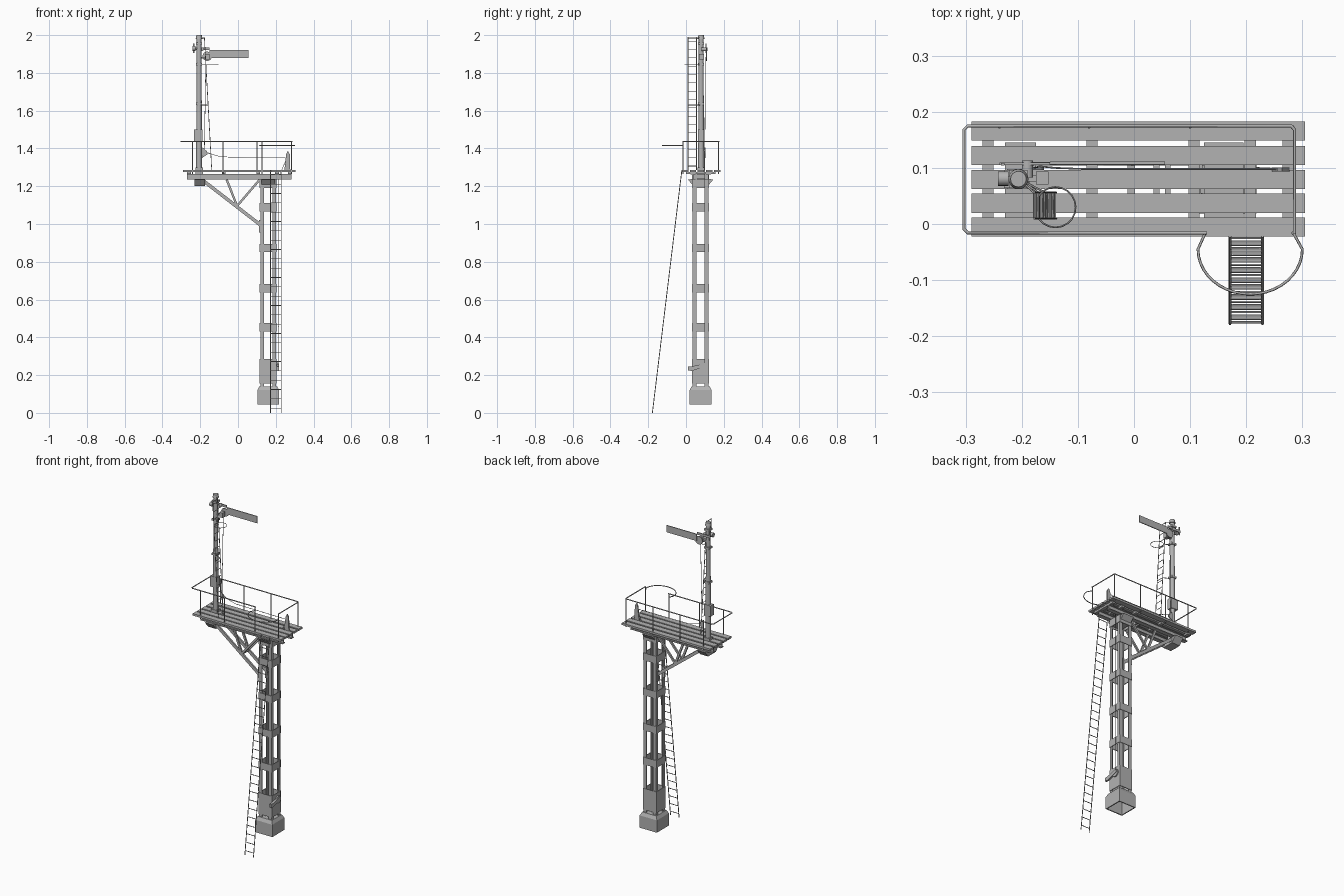
import bpy, bmesh, math
from mathutils import Vector, Matrix

if "Cube" in bpy.data.objects:
    bpy.data.objects.remove(bpy.data.objects["Cube"])

steel = bpy.data.materials.new("steel_grey")
steel.use_nodes = True
GREY = (0.45, 0.45, 0.45, 1)
steel.diffuse_color = GREY
steel.node_tree.nodes["Principled BSDF"].inputs["Base Color"].default_value = GREY


def finish(name, mesh):
    obj = bpy.data.objects.new(name, mesh)
    bpy.context.collection.objects.link(obj)
    mesh.materials.clear()
    mesh.materials.append(steel)
    return obj


def from_bmesh(name, bm):
    bmesh.ops.recalc_face_normals(bm, faces=bm.faces)
    mesh = bpy.data.meshes.new(name)
    bm.to_mesh(mesh)
    bm.free()
    return finish(name, mesh)


def boxes(name, spans):
    """One object made of boxes, each given as (x0, x1, y0, y1, z0, z1)."""
    bm = bmesh.new()
    for x0, x1, y0, y1, z0, z1 in spans:
        place = Matrix.Translation(((x0 + x1) / 2, (y0 + y1) / 2, (z0 + z1) / 2))
        bmesh.ops.create_cube(bm, size=1, matrix=place @ Matrix.Diagonal((x1 - x0, y1 - y0, z1 - z0, 1)))
    return from_bmesh(name, bm)


def tubes(name, paths, radius, sides=2):
    """One object made of round bars that follow the paths."""
    curve = bpy.data.curves.new(name, "CURVE")
    curve.dimensions = "3D"
    curve.bevel_depth = radius
    curve.bevel_resolution = sides - 1
    curve.use_fill_caps = True
    for path in paths:
        spline = curve.splines.new("POLY")
        spline.points.add(len(path) - 1)
        for point, co in zip(spline.points, path):
            point.co = (*co, 1)
    temp = bpy.data.objects.new(name + "_path", curve)
    bpy.context.collection.objects.link(temp)
    mesh = bpy.data.meshes.new_from_object(temp.evaluated_get(bpy.context.evaluated_depsgraph_get()))
    bpy.data.objects.remove(temp)
    return finish(name, mesh)


def prism(name, outline, axis, start, end):
    """Extrude an outline along x or y."""
    bm = bmesh.new()
    at = (lambda p: (start, *p)) if axis == "x" else (lambda p: (p[0], start, p[1]))
    face = bm.faces.new([bm.verts.new(at(p)) for p in outline])
    new = bmesh.ops.extrude_face_region(bm, geom=[face])["geom"]
    shift = Vector((end - start, 0, 0) if axis == "x" else (0, end - start, 0))
    bmesh.ops.translate(bm, vec=shift, verts=[v for v in new if isinstance(v, bmesh.types.BMVert)])
    return from_bmesh(name, bm)


def drum(name, centre, r1, r2, depth, axis="Z", segments=16):
    bm = bmesh.new()
    turn = {"Z": Matrix(), "X": Matrix.Rotation(math.pi / 2, 4, "Y"), "Y": Matrix.Rotation(math.pi / 2, 4, "X")}[axis]
    bmesh.ops.create_cone(bm, cap_ends=True, segments=segments, radius1=r1, radius2=r2, depth=depth,
                          matrix=Matrix.Translation(centre) @ turn)
    obj = from_bmesh(name, bm)
    for poly in obj.data.polygons:
        poly.use_smooth = len(poly.vertices) == 4
    return obj


def ladder(name, foot, head, half, steps, radius):
    """Two stiles, offset by +-half, with evenly spaced rungs."""
    foot, head, half = Vector(foot), Vector(head), Vector(half)
    rungs = [foot.lerp(head, (i + 0.5) / steps) for i in range(steps)]
    tubes(name + "_stiles", [(foot + s * half, head + s * half) for s in (-1, 1)], radius)
    tubes(name + "_rungs", [(p - half, p + half) for p in rungs], radius * 0.8)


# Foundation block: chamfered top, open and hollow below
CX, CY = 0.16, 0.077
bm = bmesh.new()
rings = []
for half, z in ((0.052, 0.045), (0.058, 0.045), (0.058, 0.12), (0.048, 0.14)):
    rings.append([bm.verts.new((CX + sx * half, CY + sy * half, z)) for sx, sy in ((-1, -1), (1, -1), (1, 1), (-1, 1))])
for low, high in zip(rings, rings[1:]):
    for i in range(4):
        bm.faces.new((low[i], low[i - 1], high[i - 1], high[i]))
bm.faces.new(rings[-1])
from_bmesh("foundation_block", bm)

# Lattice column: four corner angles and batten plates
HALF, LEG, T = 0.042, 0.02, 0.004
legs = []
for sx in (-1, 1):
    for sy in (-1, 1):
        xs = [sorted((CX + sx * HALF, CX + sx * (HALF - w))) for w in (LEG, T)]
        ys = [sorted((CY + sy * HALF, CY + sy * (HALF - w))) for w in (T, LEG)]
        legs += [(*xs[k], *ys[k], 0.135, 1.235) for k in (0, 1)]
boxes("column_angles", legs)
plates = []
for z0, z1 in ((0.155, 0.285), (0.43, 0.475), (0.638, 0.682), (0.852, 0.895), (1.065, 1.11), (1.19, 1.235)):
    for s in (-1, 1):
        x, y = CX + s * (HALF + 0.001), CY + s * (HALF + 0.001)
        plates.append((CX - 0.043, CX + 0.043, y - 0.002, y + 0.002, z0, z1))
        plates.append((x - 0.002, x + 0.002, CY - 0.043, CY + 0.043, z0, z1))
boxes("column_battens", plates)

# Platform girders (channels), joists and planks
channels = []
for y, s in ((0.036, 1), (0.12, -1)):
    channels.append((-0.27, 0.283, y - 0.003, y + 0.003, 1.235, 1.266))
    for z in (1.235, 1.262):
        channels.append((-0.27, 0.283, y - 0.013, y + 0.013, z, z + 0.004))
boxes("platform_girders", channels)
boxes("platform_joists", [(x - 0.01, x + 0.01, 0.0, 0.155, 1.264, 1.276)
                          for x in (-0.26, -0.075, 0.107, 0.207, 0.275)])
boxes("girder_spacers", [(x - 0.005, x + 0.005, 0.036, 0.12, 1.24, 1.262) for x in (0.04, 0.06)])
boxes("platform_planks", [(-0.29, 0.305, y - 0.017, y + 0.017, 1.275, 1.287)
                          for y in (-0.005, 0.037, 0.079, 0.122, 0.166)])
trapezoid = [(0.01, 1.236), (0.145, 1.236), (0.115, 1.2), (0.04, 1.2)]
prism("mast_bearer", trapezoid, "x", -0.23, -0.175)
prism("column_head", trapezoid, "x", CX - 0.035, CX + 0.035)

# Diagonal brackets under the overhang
bars = [((-0.185, 1.23), (0.125, 0.99)), ((-0.005, 1.095), (-0.06, 1.235)), ((-0.005, 1.095), (0.115, 1.235))]
for side, y in (("front", 0.045), ("back", 0.109)):
    for i, (a, b) in enumerate(bars):
        a, b = Vector(a), Vector(b)
        n = (b - a).orthogonal().normalized() * (0.009 if i == 0 else 0.006)
        prism(f"{side}_bracket_bar_{i + 1}", [a - n, b - n, b + n, a + n], "y", y - 0.005, y + 0.005)
    boxes(f"{side}_bracket_foot", [(0.11, 0.125, y - 0.006, y + 0.006, 0.955, 1.02)])
boxes("bracket_tie", [(-0.012, 0.002, 0.045, 0.109, 1.09, 1.102)])

# Handrail with its posts and the guard hoop at the ladder gap
RZ = 1.437
tubes("handrail", [[(0.13, -0.016, RZ), (-0.296, -0.016, RZ), (-0.303, -0.009, RZ), (-0.303, 0.168, RZ),
                    (-0.296, 0.175, RZ), (0.28, 0.175, RZ), (0.286, 0.168, RZ), (0.286, -0.018, RZ)]], 0.003)
posts = [(x, 0.173) for x in (-0.24, -0.08, 0.1, 0.283)] + [(x, -0.016) for x in (-0.24, -0.08, 0.127, 0.283)]
tubes("handrail_posts", [[(x, y, 1.265), (x, y, RZ)] for x, y in posts], 0.003)
hoop = [(0.207 + 0.093 * math.cos(a), -0.045 + 0.08 * math.sin(a), 1.415)
        for a in [-math.pi * i / 20 for i in range(21)]]
tubes("ladder_guard_hoop", [[(0.284, -0.016, 1.415), *hoop, (0.127, -0.016, 1.415)]], 0.0025)

# Ladders
ladder("main_ladder", (0.2, -0.178, 0), (0.2, -0.022, 1.285), (0.029, 0, 0), 26, 0.0025)
ladder("mast_ladder", (-0.139, 0.033, 1.285), (-0.178, 0.033, 1.99), (0, 0.023, 0), 16, 0.002)
ring = [(-0.14 + 0.036 * math.cos(a), 0.03 + 0.036 * math.sin(a), 1.845)
        for a in [math.tau * i / 20 for i in range(21)]]
tubes("mast_ladder_hoop", [ring], 0.0015)
tubes("ladder_stays", [[(-0.205, 0.08, z), (x, 0.056, z), (x, 0.01, z)]
                       for z, x in ((1.63, -0.158), (1.845, -0.17), (1.985, -0.178))], 0.002)

# Mast
MX, MY = -0.206, 0.08
drum("mast", (MX, MY, 1.62), 0.016, 0.0125, 0.74)
drum("mast_cap", (MX, MY, 1.99), 0.018, 0.014, 0.02)
boxes("mast_sleeve", [(-0.226, -0.186, 0.062, 0.098, 1.235, 1.3), (-0.232, -0.187, 0.064, 0.096, 1.435, 1.5)])
boxes("mast_collars", [(-0.222, -0.19, 0.064, 0.096, z, z + 0.012) for z in (1.63, 1.84, 1.95)])

# Signal arm, spectacle and lamp
boxes("signal_arm", [(-0.15, 0.055, 0.106, 0.111, 1.88, 1.922)])
drum("spectacle", (-0.163, 0.108, 1.888), 0.025, 0.025, 0.005, "Y")
boxes("spectacle_bar", [(-0.24, -0.15, 0.105, 0.11, 1.92, 1.934)])
drum("arm_pivot", (-0.19, 0.098, 1.925), 0.01, 0.01, 0.03, "Y")
drum("lamp", (-0.233, 0.081, 1.93), 0.013, 0.013, 0.018, "X")
boxes("lamp_bracket", [(-0.226, -0.2, 0.077, 0.085, 1.926, 1.934), (-0.237, -0.231, 0.104, 0.109, 1.905, 1.955)])
boxes("lamp_case", [(-0.175, -0.152, 0.07, 0.094, 1.87, 1.9), (-0.2, -0.17, 0.076, 0.086, 1.875, 1.885)])

# Working gear: cranks, rods and the pulley at the column foot
prism("mast_crank", [(-0.19, 1.35), (-0.16, 1.37), (-0.165, 1.385), (-0.187, 1.405)], "y", 0.096, 0.102)
prism("end_crank", [(0.245, 1.28), (0.277, 1.28), (0.274, 1.37), (0.264, 1.387), (0.255, 1.37)], "y", 0.094, 0.101)
tubes("signal_rods", [[(-0.17, 0.103, 1.38), (-0.14, 0.1, 1.37), (-0.09, 0.098, 1.355), (0.26, 0.098, 1.352)],
                      [(-0.178, 0.1, 1.385), (-0.17, 0.102, 1.885)],
                      [(0.26, 0.098, 1.352), (0.216, 0.1, 1.25), (0.214, 0.1, 0.25)]], 0.0015)
drum("foot_pulley", (0.208, 0.09, 0.245), 0.022, 0.022, 0.008, "X")
prism("foot_lever", [(0.01, 0.225), (0.03, 0.222), (0.105, 0.245), (0.1, 0.262), (0.03, 0.246), (0.01, 0.245)],
      "x", 0.205, 0.216)
